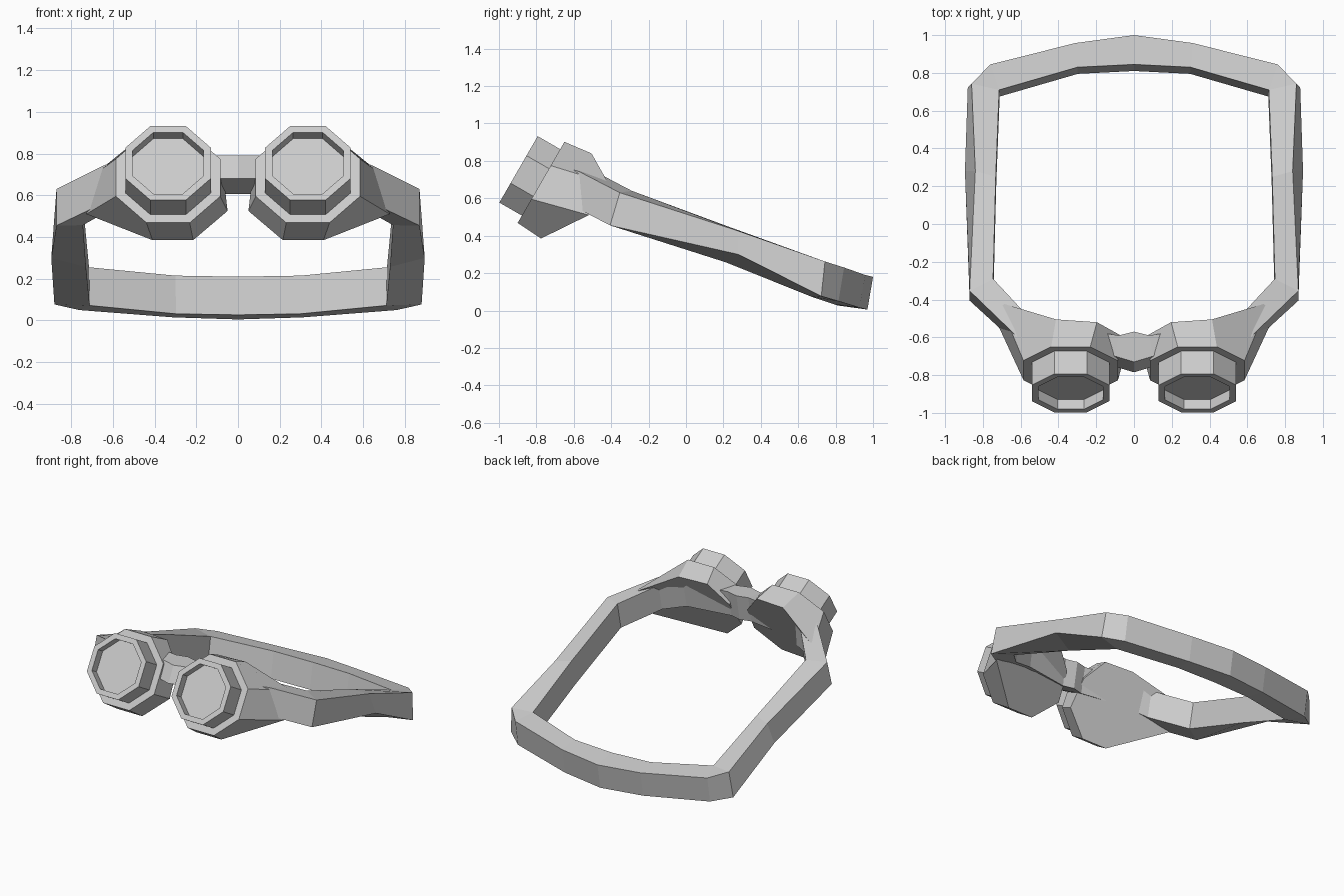
import bpy
import bmesh
from math import cos, sin, pi
from mathutils import Vector

if "Cube" in bpy.data.objects:
    bpy.data.objects.remove(bpy.data.objects["Cube"], do_unlink=True)

grey = bpy.data.materials.new("light_grey")
grey.use_nodes = True
colour = (0.6, 0.6, 0.6, 1)
grey.diffuse_color = colour
grey.node_tree.nodes["Principled BSDF"].inputs["Base Color"].default_value = colour


def loft(name, rings, cap_start=False, cap_end=False):
    """Skin closed rings of points, mirrored across x = 0."""
    bm = bmesh.new()
    loops = [[bm.verts.new(p) for p in ring] for ring in rings]
    for a, b in zip(loops, loops[1:]):
        n = len(a)
        for i in range(n):
            j = (i + 1) % n
            bm.faces.new((a[i], a[j], b[j], b[i]))
    if cap_start:
        bm.faces.new(loops[0])
    if cap_end:
        bm.faces.new(loops[-1])
    bmesh.ops.remove_doubles(bm, verts=bm.verts, dist=0.0005)
    bmesh.ops.recalc_face_normals(bm, faces=bm.faces)
    mesh = bpy.data.meshes.new(name)
    bm.to_mesh(mesh)
    bm.free()
    mesh.materials.append(grey)
    obj = bpy.data.objects.new(name, mesh)
    bpy.context.collection.objects.link(obj)
    mirror = obj.modifiers.new("mirror", 'MIRROR')
    mirror.use_clip = True
    return obj


# Eyepiece frame, tilted upward
centre = Vector((0.335, -0.775, 0.685))
side = Vector((1, 0, 0))
up = Vector((0, 0.5, 0.866))
ahead = Vector((0, -0.866, 0.5))


def octagon(half, depth):
    r = half / cos(pi / 8)
    angles = [pi / 8 + k * pi / 4 for k in range(8)]
    return [centre + side * r * cos(a) + up * r * sin(a) + ahead * depth
            for a in angles]


# Cup: octagonal front flaring back to the shape of the face
cup_back = [(0.714, -0.415, 0.68), (0.413, -0.505, 0.84),
            (0.196, -0.52, 0.84), (0.07, -0.59, 0.7),
            (0.05, -0.7, 0.525), (0.215, -0.775, 0.385),
            (0.41, -0.775, 0.385), (0.727, -0.52, 0.51)]
loft("eye_cups", [cup_back, octagon(0.25, 0), octagon(0.205, 0)], cap_start=True)

# Rim barrel with a recessed lens
loft("lens_rims", [octagon(0.205, 0), octagon(0.205, 0.139),
                   octagon(0.17, 0.139), octagon(0.17, 0.079)])
loft("lenses", [octagon(0.17, 0.079), octagon(0.165, 0.079)], cap_end=True)

# Strap stations from back centre to nose bridge:
# outer top edge, inner top edge, drop to the outer bottom edge
stations = [
    ((0, 1, 0.18), (0, 0.845, 0.21), (0, -0.03, -0.175)),
    ((0.31, 0.958, 0.19), (0.3, 0.83, 0.215), (0, -0.03, -0.175)),
    ((0.76, 0.845, 0.23), (0.714, 0.71, 0.255), (0, -0.03, -0.18)),
    ((0.86, 0.743, 0.262), (0.714, 0.71, 0.255), (0.02, -0.02, -0.185)),
    ((0.84, 0.28, 0.425), (0.732, 0.25, 0.44), (0.055, 0, -0.125)),
    ((0.87, -0.354, 0.63), (0.746, -0.29, 0.64), (0, -0.052, -0.175)),
    ((0.646, -0.57, 0.742), (0.56, -0.49, 0.745), (-0.01, -0.05, -0.175)),
    ((0.55, -0.68, 0.78), (0.4, -0.54, 0.79), (0, -0.05, -0.17)),
    ((0.1, -0.7, 0.79), (0.08, -0.59, 0.79), (0, -0.055, -0.11)),
    ((0, -0.73, 0.79), (0, -0.57, 0.79), (0, -0.055, -0.11)),
]
inner_drop = Vector((-0.003, -0.035, -0.183))
rings = []
for outer, inner, drop in stations:
    outer, inner = Vector(outer), Vector(inner)
    low_in = inner + inner_drop
    low_in.x = max(low_in.x, 0)
    rings.append([outer, inner, low_in, outer + Vector(drop)])
loft("head_strap", rings)
